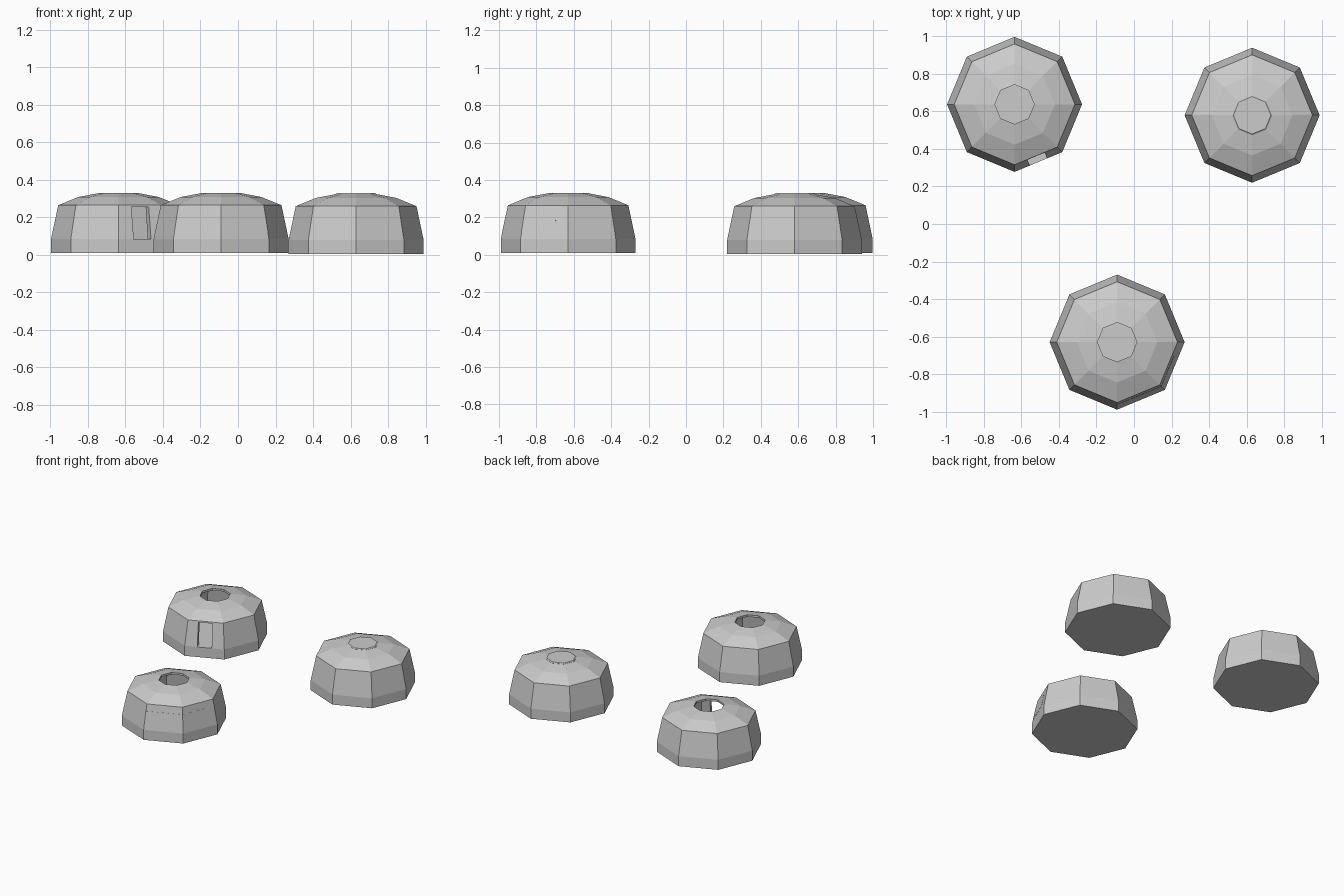
import bpy, bmesh, math
from math import cos, sin, radians

if "Cube" in bpy.data.objects:
    bpy.data.objects.remove(bpy.data.objects["Cube"])

N = 8
OUTER = [(0.36, 0), (0.36, 0.075), (0.322, 0.255), (0.215, 0.299), (0.105, 0.32)]
INNER = [(0.105, 0.305), (0.205, 0.28), (0.278, 0.245), (0.31, 0.075)]


def mesh_object(name, bm, loc):
    bmesh.ops.recalc_face_normals(bm, faces=bm.faces)
    me = bpy.data.meshes.new(name)
    bm.to_mesh(me)
    bm.free()
    ob = bpy.data.objects.new(name, me)
    ob.location = loc
    bpy.context.collection.objects.link(ob)
    return ob


def lathe(name, profile, loc, closed_top):
    """Eight-sided solid; first and last profile rings are capped."""
    bm = bmesh.new()
    rings = [[bm.verts.new((r * cos(2 * math.pi * i / N), r * sin(2 * math.pi * i / N), z))
              for i in range(N)] for r, z in profile]
    for a, b in zip(rings, rings[1:]):
        for i in range(N):
            j = (i + 1) % N
            bm.faces.new((a[i], a[j], b[j], b[i]))
    bm.faces.new(rings[0])
    bm.faces.new(rings[-1])
    return mesh_object(name, bm, loc)


def cut_opening(hut, angle, width, z0, z1):
    """Radial box cut through one wall."""
    bm = bmesh.new()
    bmesh.ops.create_cube(bm, size=1)
    a = radians(angle)
    for v in bm.verts:
        x, y, z = 0.32 + v.co.x * 0.18, v.co.y * width, (z0 + z1) / 2 + v.co.z * (z1 - z0)
        v.co = (x * cos(a) - y * sin(a), x * sin(a) + y * cos(a), z)
    cutter = mesh_object("opening_cutter", bm, hut.location)
    mod = hut.modifiers.new("opening", 'BOOLEAN')
    mod.operation = 'DIFFERENCE'
    mod.solver = 'EXACT'
    mod.object = cutter
    bpy.context.view_layer.update()
    deps = bpy.context.evaluated_depsgraph_get()
    me = bpy.data.meshes.new_from_object(hut.evaluated_get(deps))
    hut.modifiers.clear()
    hut.data = me
    bpy.data.objects.remove(cutter)


def shutter(name, loc, angles, z0, z1):
    """Thin panel lying on the sloping wall, wrapping over the given corners."""
    bm = bmesh.new()
    rad = lambda z: 0.36 - 0.038 * (z - 0.075) / 0.18
    secs = []
    for a in map(radians, angles):
        # distance to the flat wall in direction a
        off = (a % (math.pi / 4)) - math.pi / 8
        k = cos(math.pi / 8) / cos(off)
        secs.append([bm.verts.new(((rad(z) * k + d) * cos(a), (rad(z) * k + d) * sin(a), z))
                     for z, d in ((z0, -.01), (z0, .001), (z1, .001), (z1, -.01))])
    for s, t in zip(secs, secs[1:]):
        for i in range(4):
            j = (i + 1) % 4
            bm.faces.new((s[i], s[j], t[j], t[i]))
    bm.faces.new(secs[0])
    bm.faces.new(secs[-1])
    return mesh_object(name, bm, loc)


# hut shells: outer wall and roof, roof hole, inner wall and raised floor
A, B, C = (-0.637, 0.638, 0.01), (0.63, 0.58, 0.005), (-0.09, -0.63, 0.01)
huts = {n: lathe(n, OUTER + INNER, p, False)
        for n, p in (("window_hut", A), ("covered_hut", B), ("shuttered_hut", C))}

# doors, and the wide window
cut_opening(huts["window_hut"], -67.5, 0.1, 0.075, 0.245)
cut_opening(huts["window_hut"], 112.5, 0.24, 0.11, 0.205)
cut_opening(huts["covered_hut"], 202.5, 0.1, 0.075, 0.245)
cut_opening(huts["shuttered_hut"], 112.5, 0.1, 0.075, 0.245)

# roof cap closing the middle hole of one hut
lathe("roof_cap", [(0.105, 0.305), (0.107, 0.321), (0.1, 0.326)], B, True)

# shutters wrapped round one corner
shutter("shutters", C, (-90, -45, -12), 0.11, 0.205)
